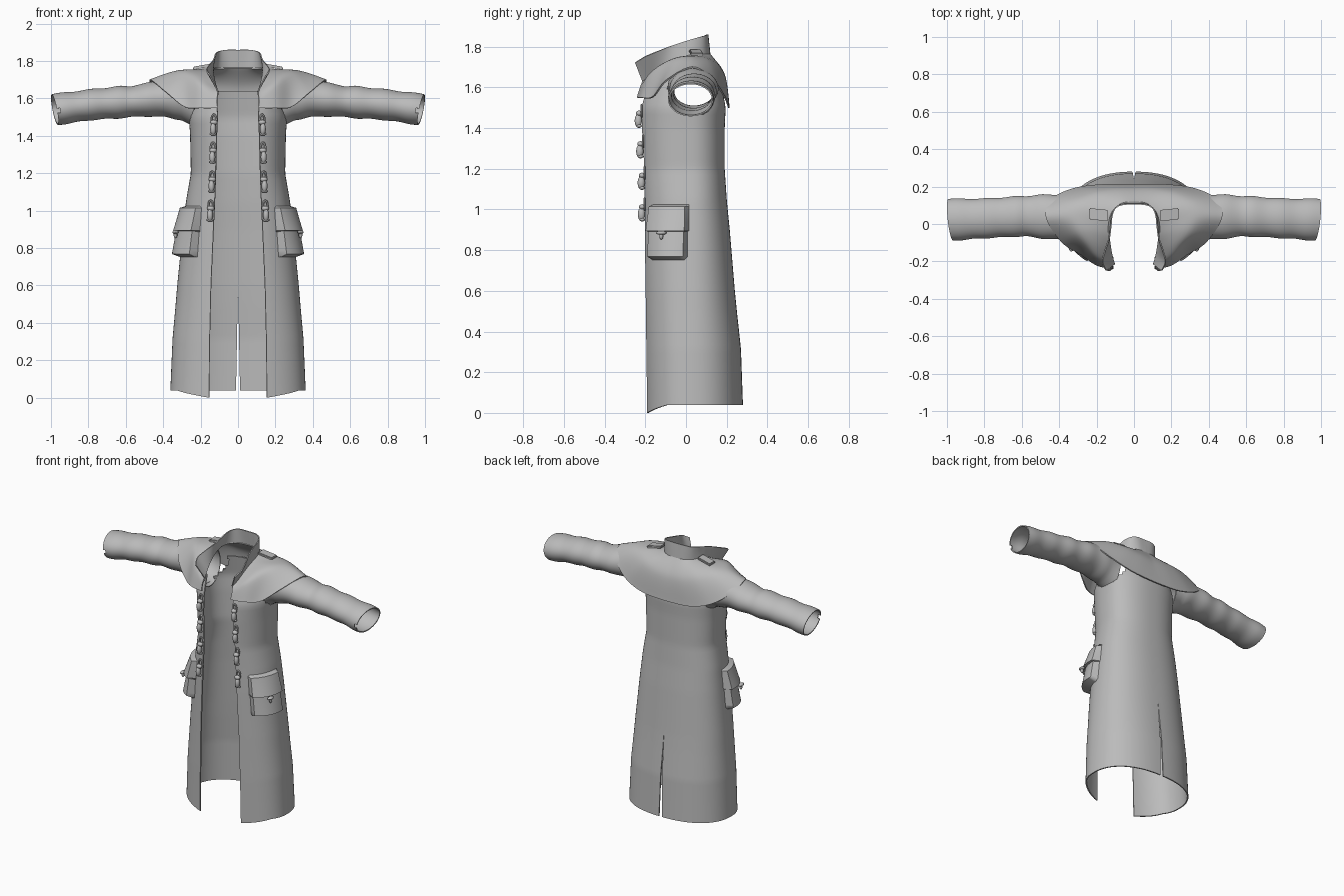
import bpy, bmesh, math
from mathutils import Vector

if "Cube" in bpy.data.objects:
    bpy.data.objects.remove(bpy.data.objects["Cube"])

cloth = bpy.data.materials.new("grey_cloth")
cloth.use_nodes = True
cloth.diffuse_color = (0.5, 0.5, 0.5, 1)
cloth.node_tree.nodes["Principled BSDF"].inputs["Base Color"].default_value = cloth.diffuse_color


def finish(name, bm, thickness=0.0):
    """Turn a left-half bmesh into a mirrored, optionally thickened, smooth object."""
    mesh = bpy.data.meshes.new(name)
    bm.to_mesh(mesh)
    bm.free()
    obj = bpy.data.objects.new(name, mesh)
    bpy.context.collection.objects.link(obj)
    mesh.materials.append(cloth)
    obj.modifiers.new("mirror", "MIRROR").merge_threshold = 0.0005
    if thickness:
        solid = obj.modifiers.new("thickness", "SOLIDIFY")
        solid.thickness = thickness
    bpy.ops.object.select_all(action="DESELECT")
    obj.select_set(True)
    bpy.context.view_layer.objects.active = obj
    bpy.ops.object.convert(target="MESH")
    bpy.ops.object.shade_smooth_by_angle(angle=math.radians(45))
    return obj


def sheet(bm, rows, closed=False, keep=lambda c: True):
    """Skin a list of point rows with quads."""
    verts = [[bm.verts.new(p) for p in row] for row in rows]
    for low, high in zip(verts, verts[1:]):
        count = len(low)
        for i in range(count if closed else count - 1):
            j = (i + 1) % count
            quad = (low[i], low[j], high[j], high[i])
            if keep(sum((v.co for v in quad), Vector()) / len(quad)):
                bm.faces.new(quad)
    bmesh.ops.delete(bm, geom=[v for v in bm.verts if not v.link_faces], context="VERTS")


def spline(points, t):
    """Smooth interpolation through control tuples, t from zero to one."""
    last = len(points) - 1
    i = min(int(t * last), last - 1)
    f = t * last - i
    p = [Vector(points[max(0, min(last, i + k))]) for k in (-1, 0, 1, 2)]
    a = (p[2] - p[0]) / 2
    b = (p[3] - p[1]) / 2
    d = p[2] - p[1]
    return p[1] + a * f + (d * 3 - a * 2 - b) * f**2 + (a + b - d * 2) * f**3


def table(rows, key):
    """Look up a table by its first column, with eased steps."""
    if key <= rows[0][0]:
        return rows[0][1:]
    for a, b in zip(rows, rows[1:]):
        if key <= b[0]:
            f = (key - a[0]) / (b[0] - a[0])
            return [m + (n - m) * f for m, n in zip(a[1:], b[1:])]
    return rows[-1][1:]


# Coat body: height, half width, front y, back y, half opening
BODY = [
    (0, .362, -.205, .28, .155), (.3, .35, -.21, .27, .152),
    (.6, .325, -.215, .24, .145), (.9, .295, -.22, .215, .132),
    (1.05, .278, -.22, .2, .125), (1.2, .252, -.225, .19, .12),
    (1.4, .256, -.235, .19, .115), (1.5, .262, -.235, .195, .11),
    (1.64, .225, -.2, .17, .115),
]
SLIT_TOP, MID_Y, POWER = .62, .02, 2 / 2.3


def body_point(t, z, out=0.0):
    """Point on the left half: t runs from front edge to back seam."""
    half, front, back, gap = table(BODY, z)
    start = math.asin((gap / half) ** (1 / POWER))
    angle = start + (math.pi - start) * t
    x = (half + out) * abs(math.sin(angle)) ** POWER
    c = -math.cos(angle)
    depth = (MID_Y - front if c < 0 else back - MID_Y) + out
    y = MID_Y + math.copysign(abs(c) ** POWER, c) * depth
    slit = .011 * max(0, 1 - z / SLIT_TOP)
    hem = .038 * min(1, t * 4) * max(0, 1 - z * 2)
    x = 0.0 if t > .999 and z >= SLIT_TOP else max(x, slit)
    return Vector((x, y, z + hem))


def outside_armhole(c):
    return c.x < .17 or ((c.y - .03) / .115) ** 2 + ((c.z - 1.59) / .125) ** 2 > 1


ROWS, COLS = 66, 36
bm = bmesh.new()
sheet(bm, [[body_point(c / COLS, 1.64 * r / ROWS) for c in range(COLS + 1)]
           for r in range(ROWS + 1)], keep=outside_armhole)
finish("coat_body", bm, .008)

# Shoulder cape and standing collar, from front edge to back seam
NECK = [(.108, -.215, 1.63), (.12, -.17, 1.66), (.13, -.12, 1.7), (.137, -.06, 1.735),
        (.137, 0, 1.755), (.125, .05, 1.765), (.1, .09, 1.765), (.055, .115, 1.765), (0, .12, 1.765)]
SHOULDER = [(.113, -.23, 1.59), (.19, -.185, 1.66), (.25, -.115, 1.71), (.3, -.04, 1.743),
            (.32, .04, 1.75), (.3, .11, 1.735), (.21, .165, 1.7), (.11, .188, 1.67), (0, .19, 1.66)]
CAPE_EDGE = [(.11, -.242, 1.55), (.2, -.222, 1.55), (.285, -.165, 1.555), (.385, -.1, 1.635),
             (.47, .03, 1.702), (.445, .13, 1.645), (.33, .19, 1.56), (.18, .212, 1.51), (0, .215, 1.5)]
COLLAR_TOP = [(.152, -.25, 1.72), (.172, -.2, 1.75), (.155, -.13, 1.78), (.135, -.07, 1.805),
              (.127, -.01, 1.825), (.12, .05, 1.843), (.1, .09, 1.853), (.06, .108, 1.86), (0, .11, 1.86)]


def loft(rings, steps, columns=48):
    return [[spline([spline(ring, c / columns) for ring in rings], s / steps)
             for c in range(columns + 1)] for s in range(steps + 1)]


bm = bmesh.new()
sheet(bm, loft([CAPE_EDGE, SHOULDER, NECK], 16))
finish("shoulder_cape", bm, .008)
bm = bmesh.new()
sheet(bm, loft([NECK, COLLAR_TOP], 8))
finish("collar", bm, .007)

# Sleeves: x, centre y, centre z, y radius, z radius
SLEEVE = [
    (.235, .03, 1.58, .118, .135), (.3, .032, 1.6, .12, .118), (.38, .036, 1.603, .122, .103),
    (.5, .04, 1.592, .117, .088), (.58, .042, 1.582, .108, .083), (.63, .04, 1.58, .108, .086),
    (.8, .03, 1.565, .106, .082), (.98, .023, 1.54, .112, .083),
]
AROUND, ALONG = 40, 44


def sleeve_ring(x):
    cy, cz, ry, rz = table(SLEEVE, x)
    fold = .0025 * math.sin(x * 42)
    ring = []
    for i in range(AROUND):
        a = math.tau * (i + .5) / AROUND
        y, z = math.cos(a), math.sin(a)
        flare = max(0, x - .75) / .23 * (.012 * y + .016 * z)
        ring.append((x + flare, cy + y * (ry + fold), cz + z * (rz + fold)))
    return ring


def outside_cuff_slit(c):
    return not (c.x > .945 and c.y < 0 and abs(c.z - 1.54) < .014)


bm = bmesh.new()
sheet(bm, [sleeve_ring(.235 + .745 * s / ALONG) for s in range(ALONG + 1)],
      closed=True, keep=outside_cuff_slit)
finish("sleeves", bm, .007)


# Pockets and flaps: padded patches following the body
def padded_patch(name, t_range, z_range, depth):
    bm, n = bmesh.new(), 14
    rows = []
    for r in range(n + 1):
        row = []
        for c in range(n + 1):
            u, v = c / n, r / n
            t = t_range[0] + (t_range[1] - t_range[0]) * u
            z = z_range[0] + (z_range[1] - z_range[0]) * v
            rim = r in (0, n) or c in (0, n)
            row.append(body_point(t, z, -.004 if rim else depth(u, v)))
        rows.append(row)
    sheet(bm, rows)
    return finish(name, bm)


padded_patch("pockets", (.115, .415), (.75, 1.0),
             lambda u, v: .03 + .028 * (1 - v) * math.sin(math.pi * (.15 + .7 * u)))
padded_patch("pocket_flaps", (.108, .422), (.885, 1.025),
             lambda u, v: .028 + .035 * (1 - v) * math.sin(math.pi * (.2 + .6 * u)))


# Fasteners: barrel toggles with cord loops
def ball(bm, centre, size):
    new = bmesh.ops.create_uvsphere(bm, u_segments=12, v_segments=8, radius=1)["verts"]
    for v in new:
        v.co = Vector(centre) + Vector(a * b for a, b in zip(v.co, size))


def ring_cord(bm, centre, wide, tall, cord):
    rows = []
    for i in range(21):
        a = math.tau * i / 20
        spoke = Vector((math.cos(a), 0, math.sin(a)))
        base = Vector(centre) + Vector((spoke.x * wide, 0, spoke.z * tall))
        rows.append([base + spoke * cord * math.cos(b) + Vector((0, cord * math.sin(b), 0))
                     for b in (math.tau * k / 6 for k in range(6))])
    sheet(bm, rows, closed=True)


bm = bmesh.new()
for height in (1.46, 1.31, 1.155, 1.0):
    edge = body_point(.03, height)
    x, y = edge.x - .002, edge.y - .008
    ring_cord(bm, (x, y, height + .025), .013, .028, .006)
    ball(bm, (x, y - .012, height + .012), (.02, .016, .014))
    ball(bm, (x + .004, y - .016, height - .024), (.016, .018, .034))
    ball(bm, (x + .004, y - .012, height - .05), (.019, .014, .009))
finish("front_toggles", bm)

bm = bmesh.new()
knot = body_point(.27, .885, .066)
ball(bm, knot, (.016, .026, .01))
ball(bm, knot + Vector((0, 0, -.015)), (.01, .01, .018))
finish("pocket_toggles", bm)

# Shoulder straps
bm = bmesh.new()
bmesh.ops.create_cube(bm, size=1)
for v in bm.verts:
    v.co = Vector((.19 + v.co.x * .1, .05 + v.co.y * .06 + v.co.x * .01,
                   1.77 + v.co.z * .016 - v.co.x * .018))
bmesh.ops.bevel(bm, geom=bm.edges[:], offset=.004, segments=2, affect="EDGES")
finish("shoulder_straps", bm)
